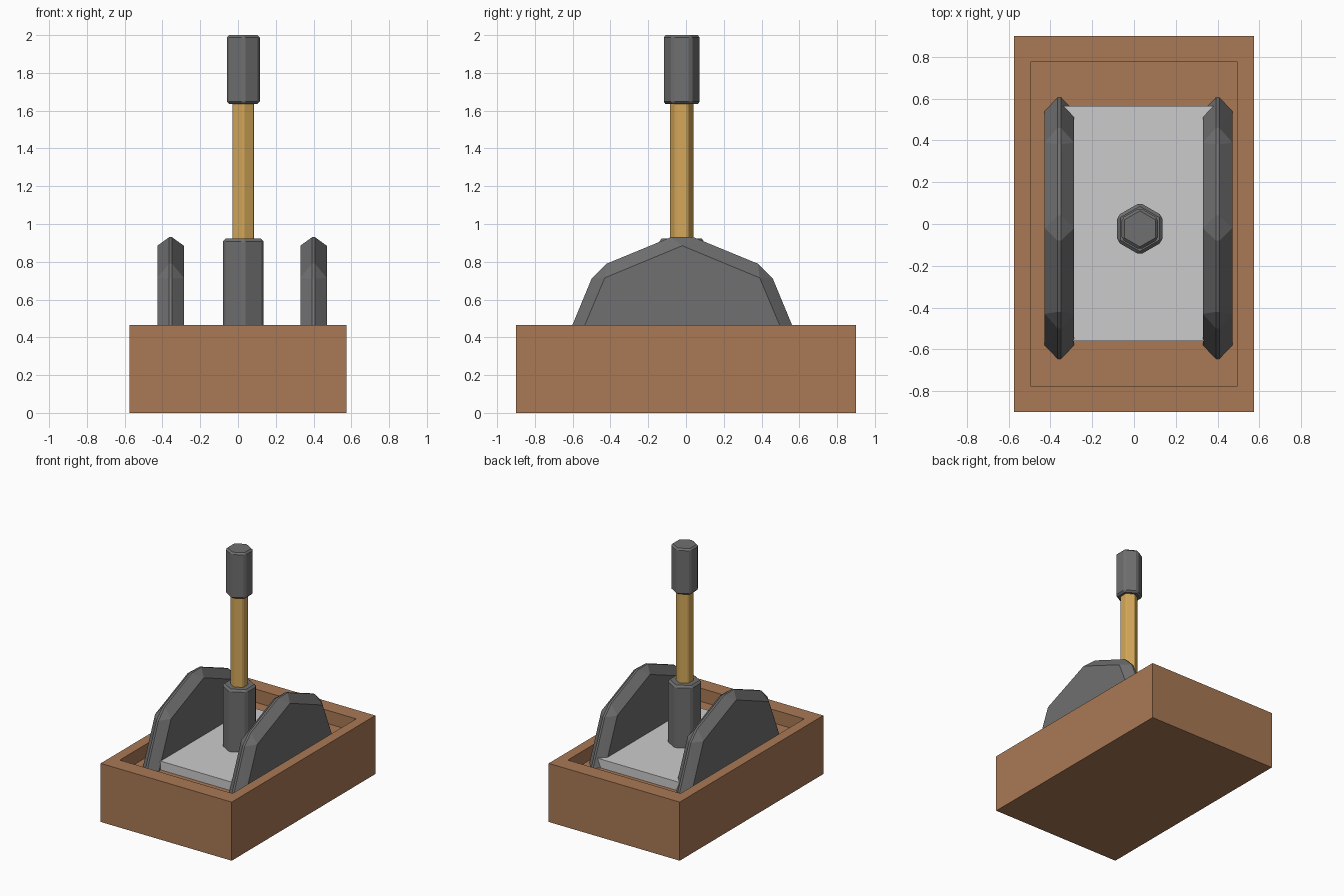
import bpy, bmesh
from math import sin, cos, radians

if "Cube" in bpy.data.objects:
    bpy.data.objects.remove(bpy.data.objects["Cube"])


def material(name, rgb):
    m = bpy.data.materials.new(name)
    m.diffuse_color = (*rgb, 1)
    m.use_nodes = True
    m.node_tree.nodes["Principled BSDF"].inputs["Base Color"].default_value = m.diffuse_color
    return m


wood = material("wood", (0.40, 0.19, 0.09))
brass = material("brass", (0.66, 0.39, 0.10))
iron = material("dark_iron", (0.16, 0.16, 0.16))


def finish(name, bm, mat=None):
    bmesh.ops.recalc_face_normals(bm, faces=bm.faces[:])
    me = bpy.data.meshes.new(name)
    bm.to_mesh(me)
    bm.free()
    ob = bpy.data.objects.new(name, me)
    bpy.context.collection.objects.link(ob)
    if mat:
        me.materials.append(mat)
    return ob


def box(x0, x1, y0, y1, z0, z1):
    bm = bmesh.new()
    bmesh.ops.create_cube(bm, size=1)
    for v in bm.verts:
        v.co.x = x1 if v.co.x > 0 else x0
        v.co.y = y1 if v.co.y > 0 else y0
        v.co.z = z1 if v.co.z > 0 else z0
    return bm


FLOOR, RIM, PLATE = 0.36, 0.465, 0.43

# Base tray: box whose top is inset and pushed down
bm = box(-0.575, 0.575, -0.9, 0.9, 0, RIM)
top = max(bm.faces, key=lambda f: f.calc_center_median().z)
bmesh.ops.inset_region(bm, faces=[top], thickness=0.08)
for v in top.verts:
    v.co.x = 0.495 if v.co.x > 0 else -0.495
    v.co.y = 0.775 if v.co.y > 0 else -0.775
ext = bmesh.ops.extrude_discrete_faces(bm, faces=[top])["faces"][0]
for v in ext.verts:
    v.co.z = FLOOR
finish("base_tray", bm, wood)

# Light floor plate between the cheeks
finish("floor_plate", box(-0.36, 0.40, -0.56, 0.565, FLOOR - 0.01, PLATE))

# Side cheeks: convex hull of a flat face profile and a narrow outer ridge profile
face = [(0.56, FLOOR), (0.41, 0.715), (0, 0.885)]
ridge = [(0.625, FLOOR), (0.48, 0.71), (0.40, 0.79), (0.06, 0.93)]
for name, cx in (("left_cheek", -0.357), ("right_cheek", 0.40)):
    bm = bmesh.new()
    for profile, half in ((face, 0.07), (ridge, 0.008)):
        pts = {(s * y, z) for y, z in profile for s in (-1, 1)}
        for y, z in sorted(pts):
            for s in (-1, 1):
                bm.verts.new((cx + s * half, y - 0.02, z))
    bmesh.ops.convex_hull(bm, input=bm.verts[:])
    bmesh.ops.dissolve_limit(bm, angle_limit=radians(1),
                             verts=bm.verts[:], edges=bm.edges[:])
    finish(name, bm, iron)


# Lever: stacked bevelled hexagonal prisms, corners along y
def hex_prism(name, r, z0, z1, bevel, mat):
    bm = bmesh.new()
    ring = [bm.verts.new((0.028 + r * sin(radians(60 * i)),
                          -0.023 + r * cos(radians(60 * i)), z0)) for i in range(6)]
    f = bm.faces.new(ring)
    new = bmesh.ops.extrude_face_region(bm, geom=[f])["geom"]
    for v in new:
        if isinstance(v, bmesh.types.BMVert):
            v.co.z = z1
    if not any(len(f.verts) == 6 and f.calc_center_median().z < z0 + 1e-4 for f in bm.faces):
        bm.faces.new(ring)
    ob = finish(name, bm, mat)
    mod = ob.modifiers.new("bevel", "BEVEL")
    mod.width = bevel
    mod.segments = 1


hex_prism("lever_hub", 0.125, 0.41, 0.922, 0.015, iron)
hex_prism("lever_rod", 0.0664, 0.85, 1.70, 0.008, brass)
hex_prism("lever_grip", 0.101, 1.635, 2.0, 0.013, iron)
